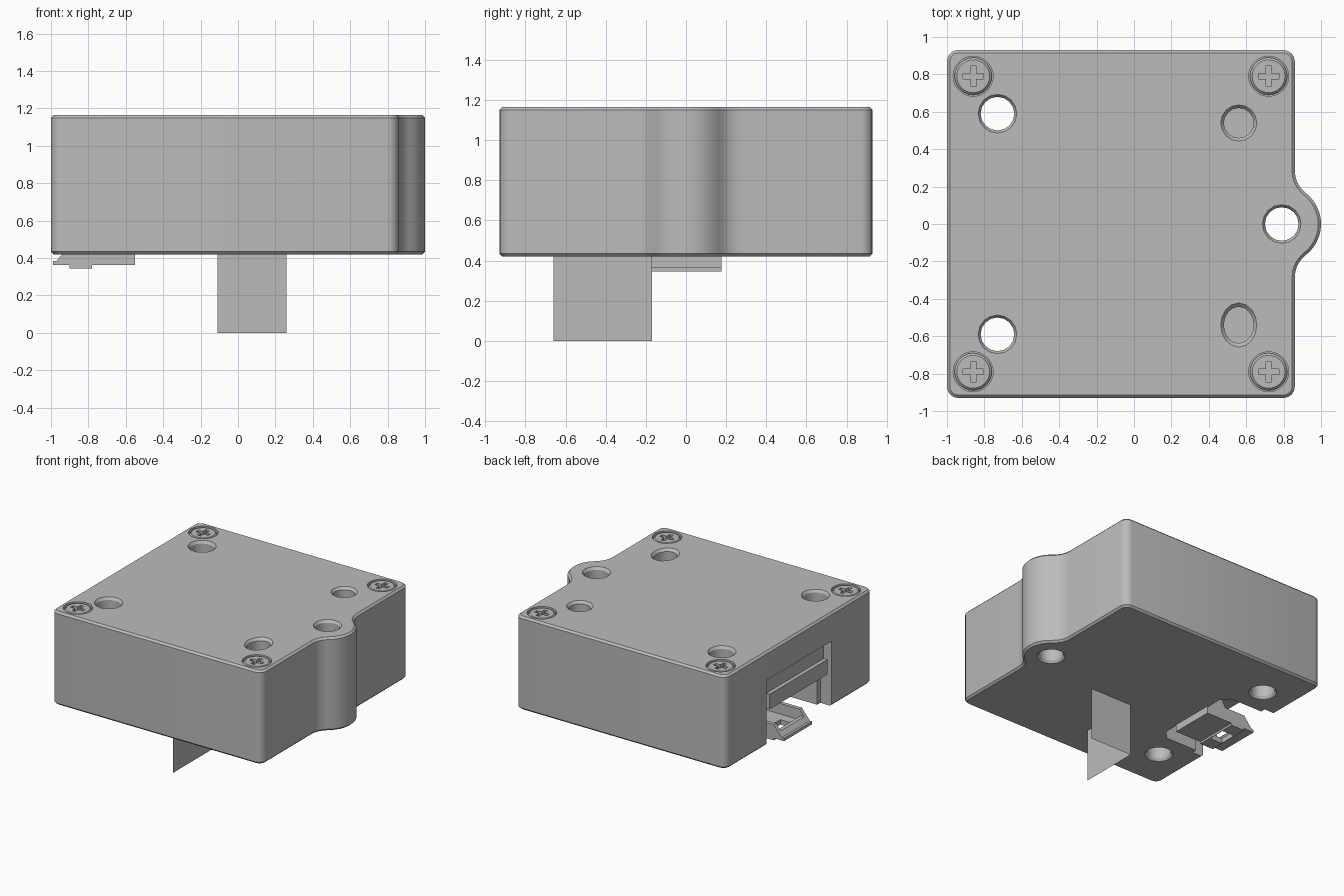
import bpy, bmesh, math
from mathutils import Vector

cube = bpy.data.objects.get("Cube")
if cube:
    bpy.data.objects.remove(cube, do_unlink=True)

grey = bpy.data.materials.new("plain grey")
grey.use_nodes = True
grey.diffuse_color = (0.5, 0.5, 0.5, 1)
bsdf = grey.node_tree.nodes["Principled BSDF"]
bsdf.inputs["Base Color"].default_value = (0.5, 0.5, 0.5, 1)
bsdf.inputs["Roughness"].default_value = 0.6

BOTTOM, TOP = 0.42, 1.165
LEFT, RIGHT, DEPTH = -1.0, 0.86, 0.93
BOSS = Vector((0.79, 0))


def finish(bm, name):
    bmesh.ops.recalc_face_normals(bm, faces=bm.faces)
    mesh = bpy.data.meshes.new(name)
    bm.to_mesh(mesh)
    bm.free()
    mesh.materials.append(grey)
    ob = bpy.data.objects.new(name, mesh)
    bpy.context.collection.objects.link(ob)
    return ob


def prism(name, base, offset, bevel=0.0):
    """Extrude a closed outline of 3D points, optionally chamfering both ends."""
    bm = bmesh.new()
    start = bm.faces.new([bm.verts.new(p) for p in base])
    new = bmesh.ops.extrude_face_region(bm, geom=[start])["geom"]
    bmesh.ops.translate(bm, vec=offset, verts=[v for v in new if isinstance(v, bmesh.types.BMVert)])
    if not start.is_valid or start not in bm.faces:
        raise RuntimeError("extrusion lost its base")
    if bevel:
        end = next(f for f in new if isinstance(f, bmesh.types.BMFace))
        edges = list(set(start.edges) | set(end.edges))
        bmesh.ops.bevel(bm, geom=edges, offset=bevel, segments=1, affect='EDGES')
    return finish(bm, name)


def box(name, x, y, z):
    base = [(x[0], y[0], z[0]), (x[1], y[0], z[0]), (x[1], y[1], z[0]), (x[0], y[1], z[0])]
    return prism(name, base, (0, 0, z[1] - z[0]))


def lathe(name, profile, centre, sides=24, stretch=1.0):
    """Spin (radius, height) pairs around a vertical axis."""
    bm = bmesh.new()
    rings = []
    for r, z in profile:
        rings.append([bm.verts.new((centre[0] + r * math.cos(a), centre[1] + stretch * r * math.sin(a), z))
                      for a in (2 * math.pi * i / sides for i in range(sides))])
    for low, high in zip(rings, rings[1:]):
        for i in range(sides):
            j = (i + 1) % sides
            bm.faces.new((low[i], low[j], high[j], high[i]))
    bm.faces.new(rings[0])
    bm.faces.new(rings[-1])
    return finish(bm, name)


def cut(target, cutter):
    mod = target.modifiers.new("cut", 'BOOLEAN')
    mod.operation = 'DIFFERENCE'
    mod.solver = 'EXACT'
    mod.object = cutter
    bpy.context.view_layer.objects.active = target
    bpy.ops.object.modifier_apply(modifier=mod.name)
    bpy.data.objects.remove(cutter, do_unlink=True)


def arc(centre, radius, start, end, steps):
    return [Vector((centre[0] + radius * math.cos(a), centre[1] + radius * math.sin(a)))
            for a in (math.radians(start + (end - start) * i / steps) for i in range(steps + 1))]


# Housing outline: rounded corners with a filleted boss on the left side
corner, fillet, boss_r = 0.06, 0.15, 0.21
fx = RIGHT + fillet
fy = math.sqrt((boss_r + fillet) ** 2 - (fx - BOSS.x) ** 2)
lean = math.degrees(math.atan2(fy, fx - BOSS.x))
half = arc(BOSS, boss_r, 0, lean, 6)
half += arc((fx, fy), fillet, 180 + lean, 180, 5)[1:]
half += arc((RIGHT - corner, DEPTH - corner), corner, 0, 90, 4)
half += arc((LEFT + corner, DEPTH - corner), corner, 90, 180, 4)
outline = half + [Vector((p.x, -p.y)) for p in reversed(half[1:])]
housing = prism("housing", [(p.x, p.y, BOTTOM) for p in outline], (0, 0, TOP - BOTTOM), 0.015)

# Through holes with chamfered rims
for i, (x, y) in enumerate([(-0.73, 0.59), (-0.73, -0.59), (0.79, 0)]):
    profile = [(0.11, BOTTOM - 0.01), (0.09, BOTTOM + 0.02), (0.09, TOP - 0.02), (0.11, TOP + 0.01)]
    cut(housing, lathe("hole_cutter", profile, (x, y), 16))

# Blind holes, the front one elongated
for y, stretch in [(0.54, 1.0), (-0.54, 1.22)]:
    profile = [(0.08, TOP - 0.3), (0.08, TOP - 0.02), (0.105, TOP + 0.01)]
    cut(housing, lathe("blind_cutter", profile, (0.56, y), 16, stretch))

# Screw seats and cross-head screws
for x in (-0.86, 0.72):
    for y in (-0.79, 0.79):
        cut(housing, lathe("seat_cutter", [(0.107, TOP - 0.04), (0.107, TOP + 0.02)], (x, y)))
        profile = [(0.1, TOP - 0.045), (0.1, TOP - 0.015), (0.088, TOP - 0.003)]
        screw = lathe("screw", profile, (x, y))
        for a, b in [(0.055, 0.015), (0.015, 0.055)]:
            cut(screw, box("cross_cutter", (x - a, x + a), (y - b, y + b), (TOP - 0.03, TOP + 0.02)))

# Connector pocket with bevelled inner corners, open to the right side and bottom
pocket = [(-1.1, -0.37), (-0.62, -0.37), (-0.56, -0.3), (-0.56, 0.3), (-0.62, 0.37), (-1.1, 0.37)]
cut(housing, prism("pocket_cutter", [(x, y, 0.3) for x, y in pocket], (0, 0, 0.39)))
cut(housing, box("recess_cutter", (-1.1, -0.965), (-0.4, 0.4), (0.3, 0.94)))
for y in (-0.385, 0.385):
    cut(housing, box("slit_cutter", (-1.1, -0.9), (y - 0.025, y + 0.025), (0.3, 0.94)))
box("pocket_crossbar", (-0.995, -0.93), (-0.365, 0.365), (0.69, 0.81))

# Connector clip: tray with sloped lip, back wall, sides and a square opening
W = 0.178
tray = box("clip_tray", (-0.99, -0.55), (-W, W), (0.362, 0.385))
rail = box("clip_rail", (-0.9, -0.78), (-W, W), (0.345, 0.363))
for part in (tray, rail):
    cut(part, box("opening_cutter", (-0.9 + 0.005, -0.785), (-0.07, 0.07), (0.3, 0.5)))
box("clip_back_wall", (-0.59, -0.55), (-W, W), (0.37, 0.7))
for y in (-W, W - 0.03):
    side = [(-0.98, 0.37), (-0.55, 0.37), (-0.55, 0.6), (-0.65, 0.6), (-0.72, 0.47), (-0.9, 0.47)]
    prism("clip_side", [(x, y, z) for x, z in side], (0, 0.03, 0))
lip = [(-0.99, 0.363), (-0.96, 0.363), (-0.91, 0.42), (-0.94, 0.42)]
prism("clip_lip", [(x, -W, z) for x, z in lip], (0, 2 * W, 0))

# Two thin fins at right angles under the housing
for name, a, b in [("cross_fin", (-0.11, -0.17), (0.26, -0.17)), ("long_fin", (-0.11, -0.66), (-0.11, -0.17))]:
    bm = bmesh.new()
    bm.faces.new([bm.verts.new(p) for p in
                  [(*a, 0), (*b, 0), (*b, BOTTOM + 0.005), (*a, BOTTOM + 0.005)]])
    finish(bm, name)

# Smooth the curved walls and keep the edges crisp
for ob in bpy.context.scene.objects:
    ob.select_set(ob.type == 'MESH')
bpy.context.view_layer.objects.active = housing
bpy.ops.object.shade_smooth_by_angle(angle=math.radians(30))
